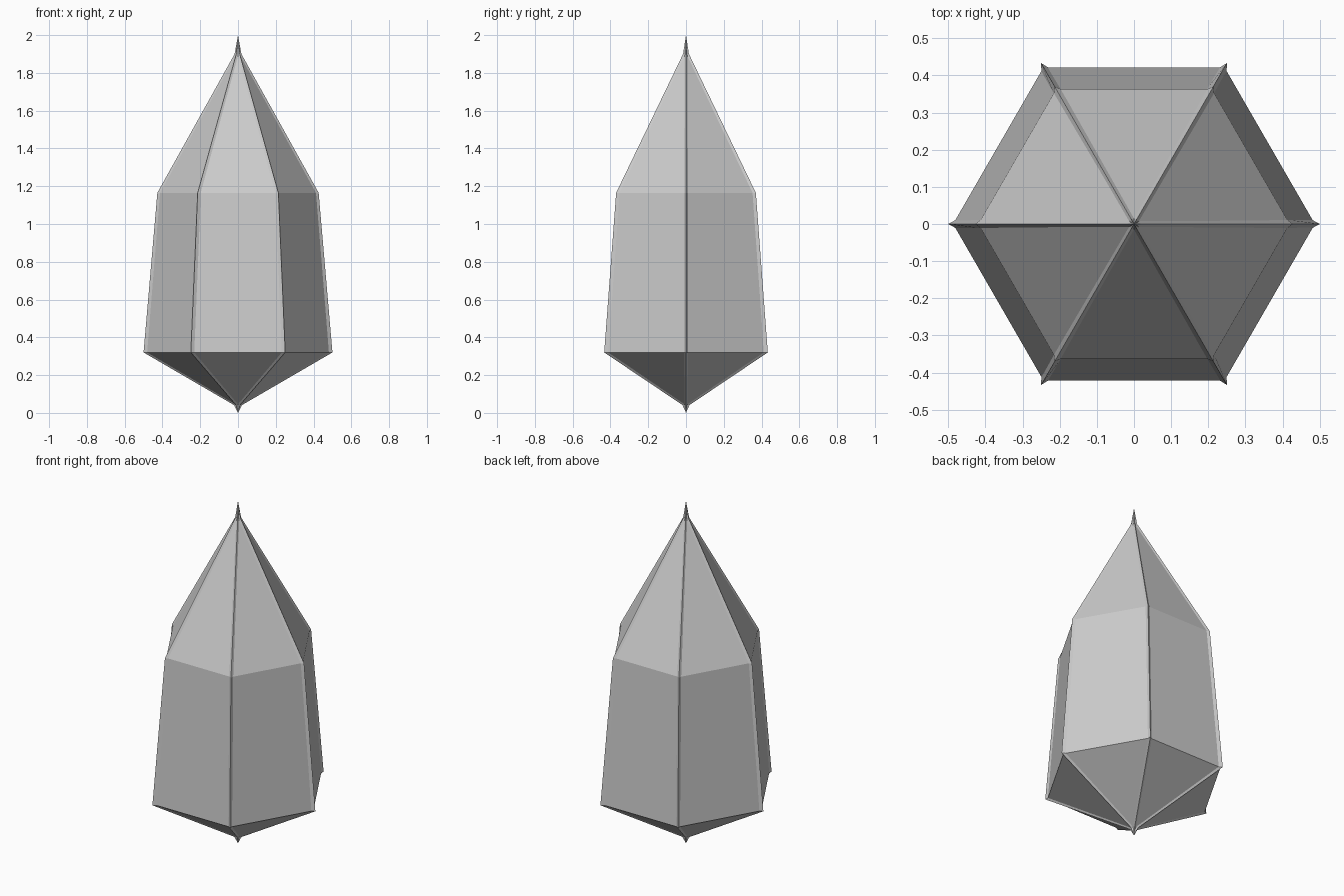
import bpy
import bmesh
import math
from mathutils import Matrix

if "Cube" in bpy.data.objects:
    bpy.data.objects.remove(bpy.data.objects["Cube"])

SIDES = 6
WIDTH = 0.012  # half width of an edge ridge

grey = bpy.data.materials.new("crystal grey")
grey.diffuse_color = (0.6, 0.6, 0.6, 1)
grey.use_nodes = True
grey.node_tree.nodes["Principled BSDF"].inputs["Base Color"].default_value = grey.diffuse_color


def finish(bm, name):
    bmesh.ops.remove_doubles(bm, verts=bm.verts, dist=1e-5)
    bmesh.ops.recalc_face_normals(bm, faces=bm.faces)
    mesh = bpy.data.meshes.new(name)
    bm.to_mesh(mesh)
    bm.free()
    mesh.materials.append(grey)
    obj = bpy.data.objects.new(name, mesh)
    bpy.context.collection.objects.link(obj)
    return obj


def skin(bm, rings):
    """Join successive closed rings of points with faces."""
    rows = [[bm.verts.new(p) for p in ring] for ring in rings]
    n = len(rows[0])
    for a, b in zip(rows, rows[1:]):
        for i in range(n):
            j = (i + 1) % n
            bm.faces.new((a[i], a[j], b[j], b[i]))
    # collapse the pointed ends
    bmesh.ops.remove_doubles(bm, verts=bm.verts, dist=1e-5)


# Hexagonal crystal body: radius and height, tip to tip
body = [(0, 0.035), (0.487, 0.32), (0.419, 1.165), (0, 1.92)]
bm = bmesh.new()
skin(bm, [[(r * math.cos(i * math.tau / SIDES), r * math.sin(i * math.tau / SIDES), z)
           for i in range(SIDES)] for r, z in body])
finish(bm, "crystal_body")

# Raised ridge along each body edge: crest radius, root radius, half width, height
ridge = [(0, 0, 0, 0.0), (0.022, 0, WIDTH, 0.042), (0.5, 0.478, WIDTH, 0.32),
         (0.427, 0.411, WIDTH, 1.165), (0.018, 0, WIDTH, 1.9), (0, 0, 0, 2.0)]
for k in range(SIDES):
    bm = bmesh.new()
    skin(bm, [[(crest, 0, z), (root, w, z), (root, -w, z)] for crest, root, w, z in ridge])
    bmesh.ops.transform(bm, verts=bm.verts, matrix=Matrix.Rotation(k * math.tau / SIDES, 4, 'Z'))
    finish(bm, f"edge_ridge_{k + 1}")
